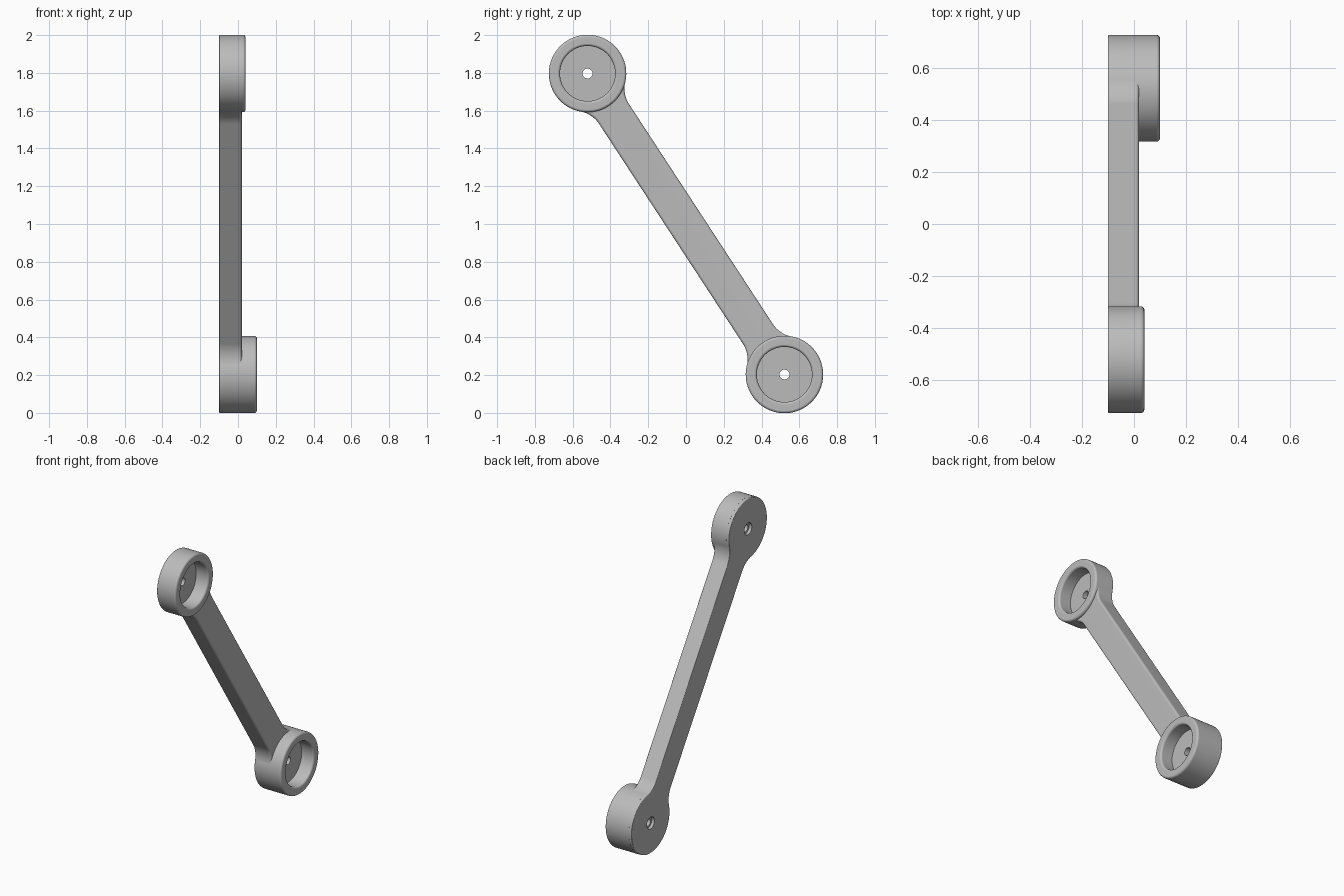
import bpy
import bmesh
from math import sin, cos, pi, sqrt, atan2
from mathutils import Matrix, Vector

if "Cube" in bpy.data.objects:
    bpy.data.objects.remove(bpy.data.objects["Cube"])

HALF = 0.952            # half distance between hub centres
R, ARM, FIL = 0.205, 0.095, 0.15   # hub radius, arm half width, fillet radius
BACK, FACE = -0.10, 0.02           # link plate from back to front face
HUBS = {"upper": (-HALF, 0.04), "lower": (HALF, 0.10)}
CUP_DEPTH = 0.09

# local axes: along the link, across it, through its thickness
along = Vector((0, 0.52, -0.795)).normalized()
across = Vector((1, 0, 0)).cross(along)
PLACE = Matrix((along, across, (1, 0, 0))).transposed().to_4x4()
PLACE.translation = (0, 0, 1)

grey = bpy.data.materials.new("grey")
grey.use_nodes = True
grey.diffuse_color = (0.5, 0.5, 0.5, 1)
grey.node_tree.nodes["Principled BSDF"].inputs["Base Color"].default_value = (0.5, 0.5, 0.5, 1)


def make_object(name, bm):
    bmesh.ops.recalc_face_normals(bm, faces=bm.faces)
    mesh = bpy.data.meshes.new(name)
    bm.to_mesh(mesh)
    bm.free()
    mesh.transform(PLACE)
    mesh.materials.append(grey)
    obj = bpy.data.objects.new(name, mesh)
    bpy.context.collection.objects.link(obj)
    return obj


def lathe(name, u, profile, steps=72):
    """Solid of revolution about the hub axis; profile is (radius, height)."""
    bm = bmesh.new()
    rings = [[bm.verts.new((u + r * cos(2 * pi * i / steps), r * sin(2 * pi * i / steps), h))
              for i in range(steps)] for r, h in profile]
    for a, b in zip(rings, rings[1:]):
        for i in range(steps):
            j = (i + 1) % steps
            bm.faces.new((a[i], a[j], b[j], b[i]))
    bm.faces.new(rings[0])
    bm.faces.new(rings[-1])
    return make_object(name, bm)


def arc(cx, cy, r, start, end, steps):
    return [(cx + r * cos(start + (end - start) * i / steps),
             cy + r * sin(start + (end - start) * i / steps)) for i in range(steps + 1)]


def link_plate():
    """Dog-bone outline with filleted necks, extruded and rounded."""
    r = R - 0.0005
    reach = sqrt((r + FIL) ** 2 - (ARM + FIL) ** 2)
    phi = atan2(ARM + FIL, -reach)
    quarter = arc(HALF, 0, r, 0, phi, 26)
    quarter += arc(HALF - reach, ARM + FIL, FIL, phi - pi, -pi / 2, 10)[1:]
    top = quarter + [(-x, y) for x, y in reversed(quarter)]
    outline = top + [(x, -y) for x, y in reversed(top[1:-1])]
    bm = bmesh.new()
    base = bm.faces.new([bm.verts.new((x, y, BACK)) for x, y in outline])
    grown = bmesh.ops.extrude_face_region(bm, geom=[base], use_keep_orig=True)["geom"]
    moved = [g for g in grown if isinstance(g, bmesh.types.BMVert)]
    bmesh.ops.translate(bm, verts=moved, vec=(0, 0, FACE - BACK))
    bmesh.ops.recalc_face_normals(bm, faces=bm.faces)
    for height, size in ((FACE, 0.014), (BACK, 0.005)):
        rim = [e for e in bm.edges if all(abs(v.co.z - height) < 1e-5 for v in e.verts)]
        bmesh.ops.bevel(bm, geom=rim, offset=size, segments=3, profile=0.5, affect='EDGES')
    return make_object("link_arm", bm)


def combine(target, tool, operation):
    mod = target.modifiers.new(operation.lower(), 'BOOLEAN')
    mod.operation, mod.solver, mod.object = operation, 'EXACT', tool
    bpy.context.view_layer.objects.active = target
    bpy.ops.object.modifier_apply(modifier=mod.name)
    bpy.data.objects.remove(tool)


link = link_plate()
for side, (u, rim) in HUBS.items():
    # raised hub with rounded rim
    edge = 0.014
    profile = [(R, BACK + 0.02)] + arc(R - edge, rim - edge, edge, 0, pi / 2, 4)
    combine(link, lathe(side + "_hub", u, profile), 'UNION')
    # cup with softened mouth
    floor, inner = rim - CUP_DEPTH, 0.146
    mouth = arc(inner + edge, rim - edge, edge, pi, pi / 2, 4)
    combine(link, lathe(side + "_cup", u, [(inner, floor)] + mouth + [(inner + edge, rim + 0.05)]),
            'DIFFERENCE')
    # through hole, wider at the back
    hole = [(0.04, BACK - 0.02), (0.04, BACK + 0.02), (0.026, BACK + 0.02), (0.026, floor + 0.02)]
    combine(link, lathe(side + "_hole", u, hole, 32), 'DIFFERENCE')

# smooth shading with crisp edges
bpy.ops.object.select_all(action='DESELECT')
link.select_set(True)
bpy.context.view_layer.objects.active = link
bpy.ops.object.shade_smooth_by_angle(angle=0.6)
weighted = link.modifiers.new("even_shading", 'WEIGHTED_NORMAL')
weighted.keep_sharp = True
